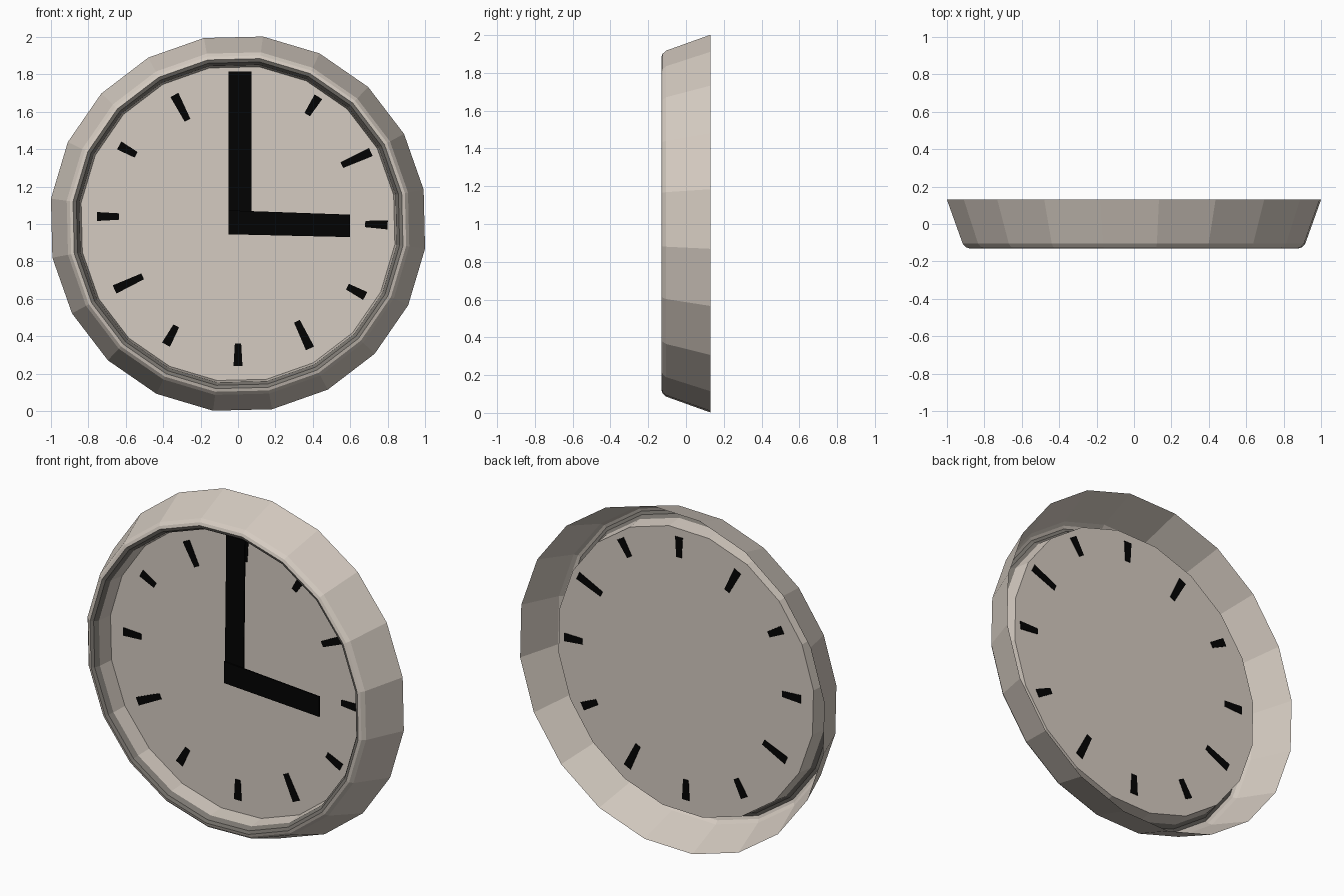
import bpy, bmesh, math

if "Cube" in bpy.data.objects:
    bpy.data.objects.remove(bpy.data.objects["Cube"])

SIDES = 20
START = math.radians(-7.6)
CZ = 1.002


def material(name, rgb):
    m = bpy.data.materials.new(name)
    m.diffuse_color = (*rgb, 1)
    m.use_nodes = True
    m.node_tree.nodes["Principled BSDF"].inputs["Base Color"].default_value = m.diffuse_color
    return m


tan = material("warm_grey", (0.665, 0.60, 0.535))
lip = material("dark_grey", (0.20, 0.185, 0.165))
black = material("black", (0.0008, 0.0008, 0.0008))


def finish(name, bm, *mats):
    me = bpy.data.meshes.new(name)
    bm.to_mesh(me)
    bm.free()
    for m in mats:
        me.materials.append(m)
    ob = bpy.data.objects.new(name, me)
    bpy.context.collection.objects.link(ob)
    return ob


def ring(bm, r, y):
    angles = [START + 2 * math.pi * i / SIDES for i in range(SIDES)]
    return [bm.verts.new((r * math.cos(a), y, CZ + r * math.sin(a))) for a in angles]


def add_plate(bm, points, thick=0.008):
    """Thin plate from x, y, z points, thickened along y."""
    front = [bm.verts.new((x, y - thick / 2, z)) for x, y, z in points]
    back = [bm.verts.new((x, y + thick / 2, z)) for x, y, z in points]
    bm.faces.new(front)
    bm.faces.new(back[::-1])
    n = len(points)
    for i in range(n):
        j = (i + 1) % n
        bm.faces.new((front[j], front[i], back[i], back[j]))
    bmesh.ops.recalc_face_normals(bm, faces=bm.faces)


# Frame: open-backed shell, from the wide back edge over the dark lip to the dial
profile = [(1.009, 0.13), (0.924, -0.105), (0.907, -0.124), (0.89, -0.13),
           (0.872, -0.122), (0.856, -0.095), (0.846, 0.0)]
bm = bmesh.new()
rings = [ring(bm, r, y) for r, y in profile]
for k, (a, b) in enumerate(zip(rings, rings[1:])):
    for i in range(SIDES):
        j = (i + 1) % SIDES
        f = bm.faces.new((a[i], a[j], b[j], b[i]))
        f.material_index = 1 if k in (3, 4) else 0
finish("frame", bm, tan, lip)

# Dial: single flat disc, facing the front
bm = bmesh.new()
bm.faces.new(ring(bm, 0.846, 0.0))
finish("dial", bm, tan)

# Hour marks: tapered, wider at the outer end, visible on both dial sides
marks = [((0.045, 1.67), (0.045, 1.79)), ((0.37, 1.585), (0.43, 1.68)),
         ((0.555, 1.315), (0.71, 1.385)), ((0.68, 1.0), (0.80, 0.995)),
         ((0.585, 0.665), (0.68, 0.615)), ((0.315, 0.48), (0.385, 0.335)),
         ((0.0, 0.36), (0.0, 0.24)), ((-0.33, 0.455), (-0.385, 0.355)),
         ((-0.51, 0.72), (-0.66, 0.65)), ((-0.635, 1.04), (-0.755, 1.04)),
         ((-0.545, 1.37), (-0.635, 1.42)), ((-0.27, 1.555), (-0.34, 1.69))]
bm = bmesh.new()
for (x0, z0), (x1, z1) in marks:
    length = math.hypot(x1 - x0, z1 - z0)
    nx, nz = -(z1 - z0) / length, (x1 - x0) / length
    a, b = 0.017, 0.024
    add_plate(bm, [(x0 + nx * a, 0, z0 + nz * a), (x0 - nx * a, 0, z0 - nz * a),
                   (x1 - nx * b, 0, z1 - nz * b), (x1 + nx * b, 0, z1 + nz * b)])
finish("hour_marks", bm, black)

# Hands: flat plates in front of the dial, tilted slightly
hands = {
    "minute_hand": [(-0.05, -0.05, 0.945), (0.072, -0.05, 0.945),
                    (0.072, -0.035, 1.815), (-0.05, -0.035, 1.815)],
    "hour_hand": [(-0.05, -0.058, 0.945), (0.6, -0.092, 0.93),
                  (0.6, -0.092, 1.05), (-0.05, -0.058, 1.073)],
}
for name, points in hands.items():
    bm = bmesh.new()
    add_plate(bm, points)
    finish(name, bm, black)
